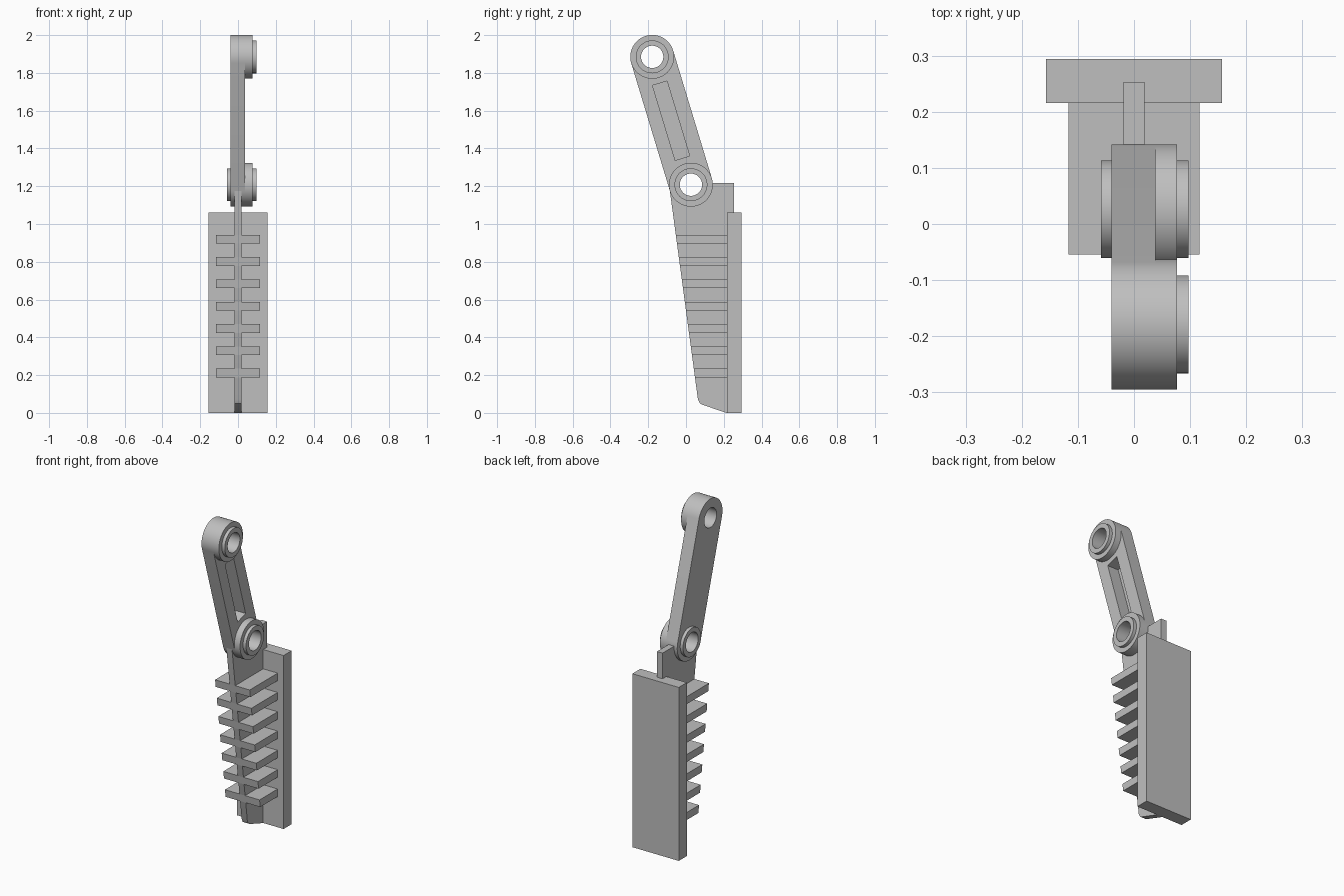
import bpy, bmesh, math
from mathutils import Vector

old = bpy.data.objects.get("Cube")
if old:
    bpy.data.objects.remove(old, do_unlink=True)

grey = bpy.data.materials.new("plain grey")
grey.use_nodes = True
COLOUR = (0.52, 0.52, 0.52, 1)
grey.diffuse_color = COLOUR
grey.node_tree.nodes["Principled BSDF"].inputs["Base Color"].default_value = COLOUR

LOW, HIGH = Vector((0.026, 1.208)), Vector((-0.179, 1.885))   # pivot centres (y, z)
R_END, R_RING, R_HOLE = 0.116, 0.087, 0.059


def prism(name, outline, x0, x1):
    """Extrude a (y, z) outline along x."""
    bm = bmesh.new()
    face = bm.faces.new([bm.verts.new((x0, y, z)) for y, z in outline])
    ext = bmesh.ops.extrude_face_region(bm, geom=[face])
    verts = [g for g in ext["geom"] if isinstance(g, bmesh.types.BMVert)]
    bmesh.ops.translate(bm, verts=verts, vec=(x1 - x0, 0, 0))
    bmesh.ops.recalc_face_normals(bm, faces=bm.faces)
    mesh = bpy.data.meshes.new(name)
    bm.to_mesh(mesh)
    bm.free()
    mesh.materials.append(grey)
    obj = bpy.data.objects.new(name, mesh)
    bpy.context.collection.objects.link(obj)
    return obj


def arc(centre, r, start, sweep, n):
    return [(centre.x + r * math.cos(start + sweep * i / n),
             centre.y + r * math.sin(start + sweep * i / n)) for i in range(n + 1)]


def disc(name, centre, r, x0, x1):
    return prism(name, arc(centre, r, 0, math.tau, 64)[:-1], x0, x1)


def cut(obj, cutter):
    cutter.hide_render = True
    mod = obj.modifiers.new("cut", "BOOLEAN")
    mod.operation, mod.solver, mod.object = "DIFFERENCE", "EXACT", cutter
    bpy.context.view_layer.objects.active = obj
    bpy.ops.object.modifier_apply(modifier=mod.name)
    bpy.data.objects.remove(cutter, do_unlink=True)


def bore(obj, *centres):
    for c in centres:
        cut(obj, disc("bore_cutter", c, R_HOLE, -0.3, 0.3))


parts = []

# Back plate
parts.append(prism("back_plate", [(0.216, 0), (0.294, 0), (0.294, 1.06), (0.216, 1.06)],
                   -0.157, 0.157))

# Central web with sloping front, rounded toe and top tab
web = prism("central_web", [(0.23, 0), (0.214, 0), (0.09, 0.042), (0.073, 0.051),
                            (0.063, 0.072), (-0.09, 1.21), (-0.08, 1.217),
                            (0.253, 1.217), (0.253, 1.05), (0.23, 1.05)], -0.019, 0.019)
bore(web, LOW)
parts.append(web)


# Cooling fins, trimmed to the web's slope
def front_y(z):
    return 0.063 - (z - 0.072) * 0.1345


for i in range(7):
    top = 0.942 - i * 0.118
    low = top - 0.046
    parts.append(prism(f"fin_{i + 1}", [(front_y(low), low), (0.225, low), (0.225, top),
                                        (front_y(top), top)], -0.117, 0.117))

# Arm: two rounded ends joined by straight sides, with a deep pocket
axis = (HIGH - LOW).normalized()
side = Vector((axis.y, -axis.x))
a = math.atan2(side.y, side.x)
arm = prism("arm", arc(HIGH, R_END, a, math.pi, 32) + arc(LOW, R_END, a + math.pi, math.pi, 32),
            -0.04, 0.038)
mid = Vector((-0.079, 1.547))
pocket = [mid + side * s * 0.04 + axis * t * 0.207
          for s, t in ((-1, -1), (1, -1), (1, 1), (-1, 1))]
cut(arm, prism("pocket_cutter", pocket, -0.036, 0.1))
bore(arm, LOW, HIGH)
parts.append(arm)

# Bosses and raised rings around the pivots
for name, c in (("lower", LOW), ("upper", HIGH)):
    for part, r, x0, x1 in (("boss", R_END, 0.038, 0.077), ("ring", R_RING, 0.077, 0.097)):
        obj = disc(f"{name}_{part}", c, r, x0, x1)
        bore(obj, c)
        parts.append(obj)
right_ring = disc("lower_right_ring", LOW, R_RING, -0.059, -0.04)
bore(right_ring, LOW)
parts.append(right_ring)

# Smooth the round surfaces, keep edges sharp
bpy.ops.object.select_all(action="DESELECT")
for obj in parts:
    obj.select_set(True)
bpy.context.view_layer.objects.active = parts[0]
bpy.ops.object.shade_smooth_by_angle(angle=math.radians(30))
